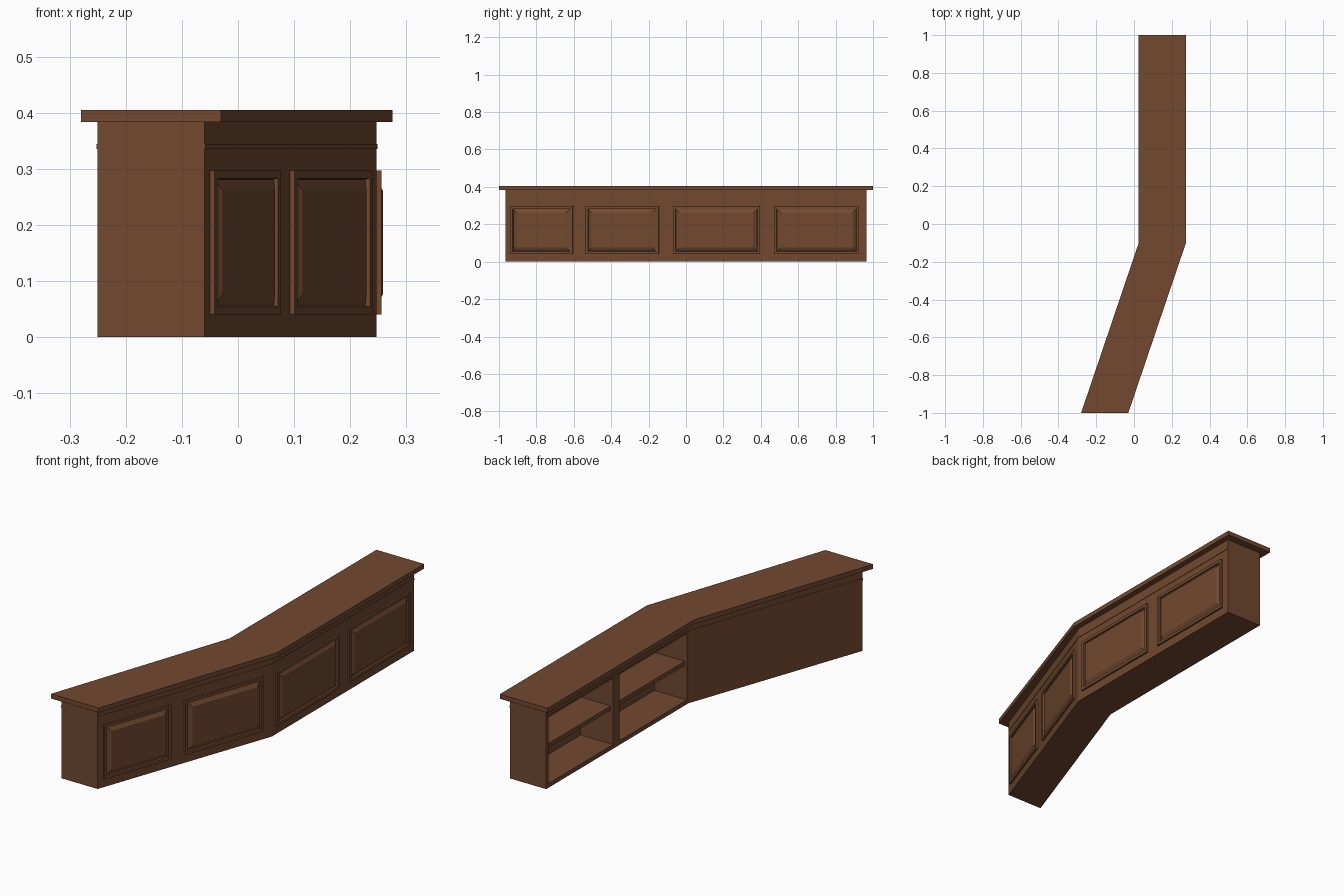
import bpy, bmesh
from mathutils import Vector

if "Cube" in bpy.data.objects:
    bpy.data.objects.remove(bpy.data.objects["Cube"])

wood = bpy.data.materials.new("brown wood")
wood.diffuse_color = (0.168, 0.066, 0.029, 1)
wood.use_nodes = True
wood.node_tree.nodes["Principled BSDF"].inputs["Base Color"].default_value = wood.diffuse_color


def finish(name, bm):
    bmesh.ops.recalc_face_normals(bm, faces=bm.faces)
    me = bpy.data.meshes.new(name)
    bm.to_mesh(me)
    bm.free()
    me.materials.append(wood)
    ob = bpy.data.objects.new(name, me)
    bpy.context.collection.objects.link(ob)
    return ob


def prism(name, outline, z0, z1):
    """Upright prism over a plan outline."""
    bm = bmesh.new()
    face = bm.faces.new([bm.verts.new((x, y, z0)) for x, y in outline])
    up = bmesh.ops.extrude_face_region(bm, geom=[face])
    verts = [g for g in up["geom"] if isinstance(g, bmesh.types.BMVert)]
    bmesh.ops.translate(bm, verts=verts, vec=(0, 0, z1 - z0))
    return finish(name, bm)


def box(name, x0, x1, y0, y1, z0, z1):
    return prism(name, [(x0, y0), (x1, y0), (x1, y1), (x0, y1)], z0, z1)


# plan dimensions of the body
XL, XR, XF0, XF1 = 0.057, 0.247, -0.25, -0.06   # straight run / front end
YK, YE, TOP = -0.10, 0.965, 0.383

# countertop
prism("countertop", [(0.025, 1), (0.025, YK), (-0.28, -1), (-0.03, -1),
                     (0.275, YK), (0.275, 1)], TOP, 0.405)

# closed angled cabinet
prism("angled_cabinet", [(XF0, -YE), (XF1, -YE), (XR, YK), (XL, YK)], 0, TOP)

# open shelf cabinet along the straight run
box("shelf_cabinet_floor", XL, XR, YK, YE, 0, 0.02)
box("shelf_cabinet_header", XL, XR, YK, YE, 0.335, TOP)
box("shelf_cabinet_back", XR - 0.02, XR, YK, YE, 0.02, 0.335)
for name, y0, y1 in (("end_wall", YE - 0.016, YE), ("bay_divider", 0.417, 0.465),
                     ("knee_wall", YK, YK + 0.012)):
    box(name, XL, XR - 0.02, y0, y1, 0.02, 0.335)
for name, y0, y1 in (("rear_shelf", 0.465, YE - 0.016), ("knee_shelf", YK + 0.012, 0.417)):
    box(name, XL + 0.012, XR - 0.02, y0, y1, 0.18, 0.20)

# thin trim band under the countertop
e = 0.002
prism("trim_band", [(XL - e, YE), (XL - e, YK), (XF0 - e, -YE), (XF1 + e, -YE),
                    (XR + e, YK), (XR + e, YE)], 0.335, 0.344)


# raised panels: rectangular rings given as (inset, height) pairs
RINGS = [(0, -0.001), (0, 0.009), (0.014, 0.009), (0.016, 0.001), (0.036, 0.011)]


def raised_panel(name, p0, p1, z0=0.04, z1=0.297):
    a, b = Vector((*p0, 0)), Vector((*p1, 0))
    d = (b - a).normalized()
    n = Vector((d.y, -d.x, 0))
    bm = bmesh.new()
    prev = None
    for i, h in RINGS:
        s, t = a + d * i + n * h, b - d * i + n * h
        ring = [bm.verts.new((p.x, p.y, z)) for p, z in
                ((s, z0 + i), (t, z0 + i), (t, z1 - i), (s, z1 - i))]
        if prev:
            for k in range(4):
                m = (k + 1) % 4
                bm.faces.new((prev[k], prev[m], ring[m], ring[k]))
        else:
            bm.faces.new(ring[::-1])
        prev = ring
    bm.faces.new(prev)
    return finish(name, bm)


def face_x(y):
    """x of the right-hand body face at a given y."""
    return XR if y >= YK else XF1 + (XR - XF1) * (y + YE) / (YK + YE)


for k, (y0, y1) in enumerate(((-0.937, -0.605), (-0.535, -0.145),
                              (-0.07, 0.395), (0.47, 0.925))):
    raised_panel(f"raised_panel_{k + 1}", (face_x(y0), y0), (face_x(y1), y1))
